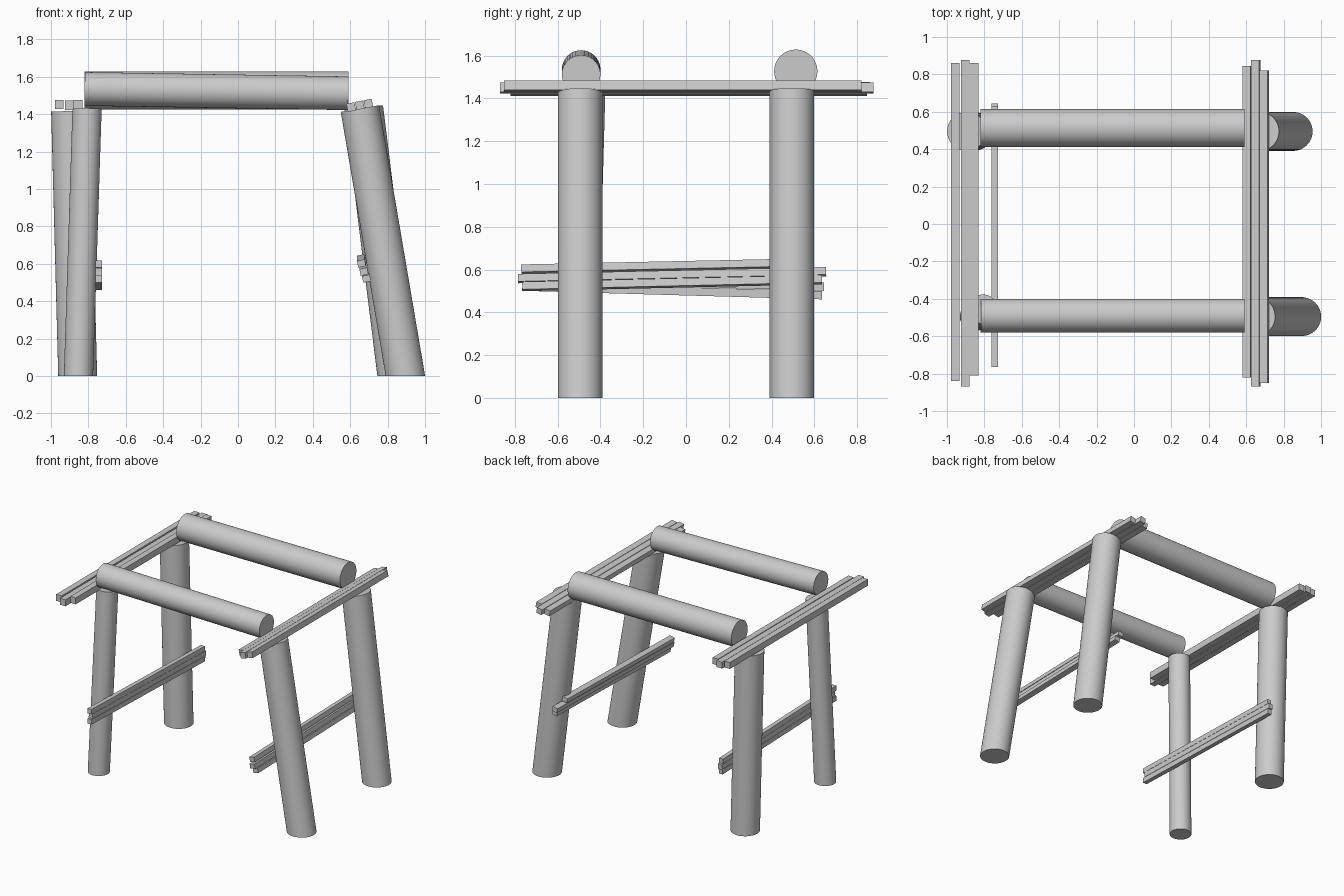
import bpy, bmesh, math
from mathutils import Vector, Matrix

if "Cube" in bpy.data.objects:
    bpy.data.objects.remove(bpy.data.objects["Cube"])


def add_object(name, bm):
    mesh = bpy.data.meshes.new(name)
    bm.to_mesh(mesh)
    bm.free()
    obj = bpy.data.objects.new(name, mesh)
    bpy.context.collection.objects.link(obj)
    return obj


def log(name, start, end, radius, on_ground=False):
    """Round log between two points; on_ground cuts its foot flat at z = 0."""
    a, b = Vector(start), Vector(end)
    axis = b - a
    turn = axis.to_track_quat('Z', 'Y').to_matrix().to_4x4()
    bm = bmesh.new()
    bmesh.ops.create_cone(bm, cap_ends=True, segments=64, radius1=radius,
                          radius2=radius, depth=axis.length,
                          matrix=Matrix.Translation((a + b) / 2) @ turn)
    if on_ground:
        for v in bm.verts:
            if v.co.z < 0.5:
                v.co -= axis * (v.co.z / axis.z)
    obj = add_object(name, bm)
    bpy.ops.object.select_all(action='DESELECT')
    bpy.context.view_layer.objects.active = obj
    obj.select_set(True)
    bpy.ops.object.shade_smooth_by_angle(angle=math.radians(40))


def plank(name, x, y0, z0, y1, z1, width, height, roll=0):
    """Square-edged strip running along y, rolled about its length."""
    a, b = Vector((x, y0, z0)), Vector((x, y1, z1))
    slope = math.atan2(z1 - z0, y1 - y0)
    bm = bmesh.new()
    bmesh.ops.create_cube(
        bm, size=1,
        matrix=Matrix.Translation((a + b) / 2)
        @ Matrix.Rotation(slope, 4, 'X')
        @ Matrix.Rotation(math.radians(roll), 4, 'Y')
        @ Matrix.Diagonal((width, (b - a).length, height, 1)))
    add_object(name, bm)


# Leaning legs
log("front_right_leg", (0.895, -0.495, 0), (0.652, -0.495, 1.43), 0.104, True)
log("back_right_leg", (0.85, 0.495, 0), (0.672, 0.495, 1.435), 0.104, True)
log("back_left_leg", (-0.857, 0.495, 0), (-0.895, 0.495, 1.417), 0.104, True)
log("front_left_leg", (-0.853, -0.495, 0), (-0.807, -0.455, 1.43), 0.078, True)

# Top beams
log("front_beam", (-0.82, -0.49, 1.535), (0.59, -0.49, 1.512), 0.09)
log("back_beam", (-0.82, 0.513, 1.527), (0.59, 0.513, 1.527), 0.101)

# Upper left strips
for i, (x, y0, y1, z) in enumerate([(-0.956, -0.84, 0.86, 1.452),
                                    (-0.902, -0.87, 0.877, 1.447),
                                    (-0.855, -0.81, 0.86, 1.452)]):
    plank(f"upper_left_strip_{i + 1}", x, y0, z, y1, z, 0.047, 0.05)

# Upper right strips, fanned upward to the right
for i, (x, y0, y1, z) in enumerate([(0.605, -0.82, 0.845, 1.438),
                                    (0.651, -0.87, 0.877, 1.448),
                                    (0.697, -0.85, 0.82, 1.457)]):
    plank(f"upper_right_strip_{i + 1}", x, y0, z, y1, z, 0.044, 0.044, -11)

# Lower left rails, dropping toward the back
for i, (y0, y1) in enumerate([(-0.765, 0.63), (-0.75, 0.645), (-0.765, 0.635)]):
    dz = 0.04 * (1 - i)
    plank(f"lower_left_rail_{i + 1}", -0.744, y0, 0.56 + dz, y1, 0.52 + dz,
          0.034, 0.038)

# Lower right rails, rising toward the back and following the leg lean
for i, (x, y0, z0, y1, z1) in enumerate([(0.66, -0.77, 0.602, 0.55, 0.63),
                                         (0.673, -0.785, 0.558, 0.655, 0.59),
                                         (0.687, -0.765, 0.521, 0.635, 0.553)]):
    plank(f"lower_right_rail_{i + 1}", x, y0, z0, y1, z1, 0.042, 0.036, -12)
